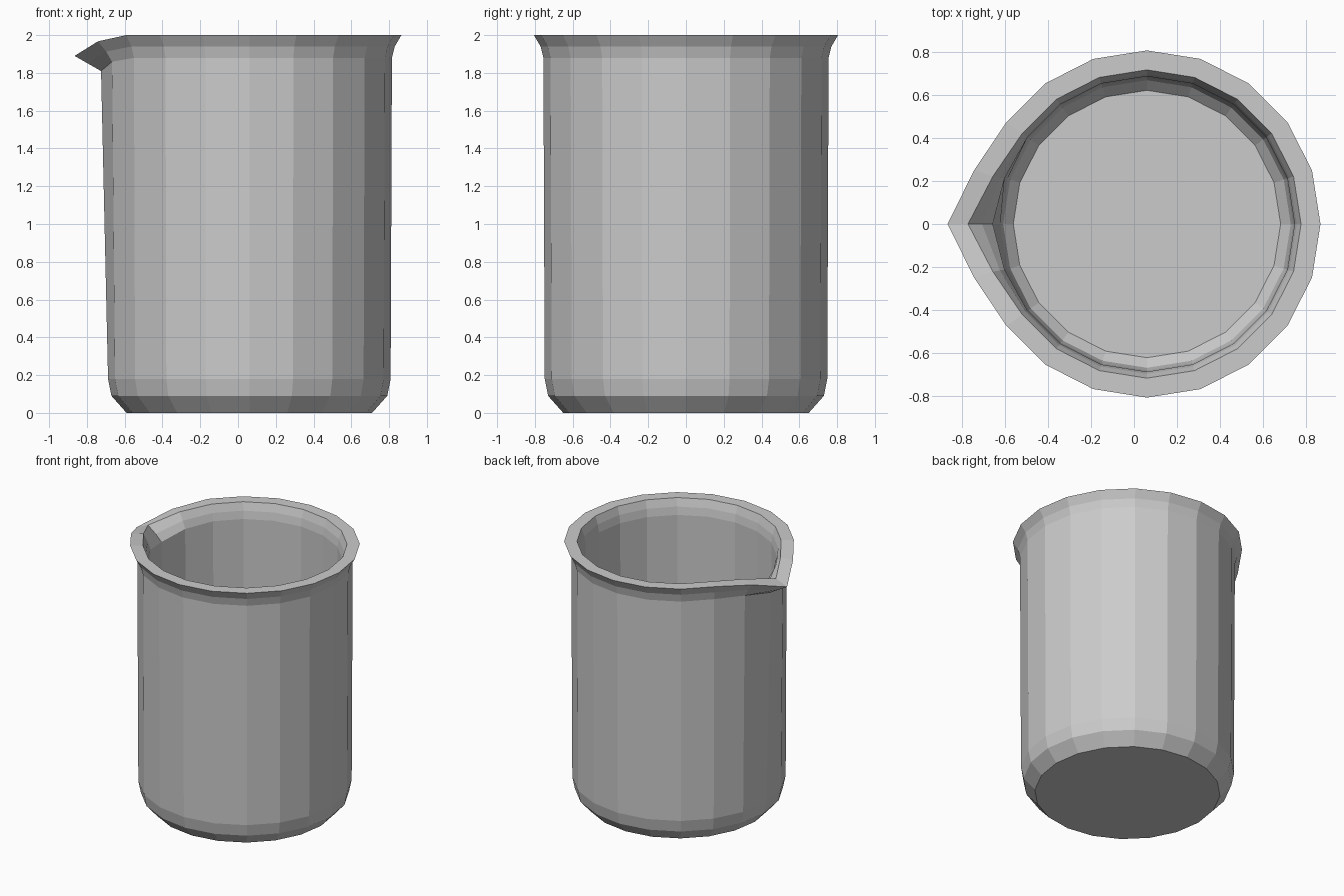
import bpy
import bmesh
from math import cos, sin, pi

old = bpy.data.objects.get("Cube")
if old:
    bpy.data.objects.remove(old, do_unlink=True)

SIDES = 20
CENTRE_X = 0.06

# Wall section from base outside, over the rim, to the inner floor:
# radius, height, then outward pull and drop of the spout tip
SECTION = [
    (0.65, 0.0, 0, 0),
    (0.73, 0.09, 0, 0),
    (0.748, 0.18, 0, 0),
    (0.755, 1.88, 0.03, 0.07),
    (0.77, 1.94, 0.085, 0.09),
    (0.805, 2.0, 0.12, 0.11),
    (0.715, 2.0, 0.115, 0.07),
    (0.695, 1.94, 0.07, 0.06),
    (0.685, 1.88, 0.03, 0.05),
    (0.68, 0.19, 0, 0),
    (0.667, 0.12, 0, 0),
    (0.62, 0.07, 0, 0),
]


def make_material(name, colour):
    mat = bpy.data.materials.new(name)
    mat.use_nodes = True
    mat.diffuse_color = colour
    mat.node_tree.nodes["Principled BSDF"].inputs["Base Color"].default_value = colour
    return mat


def make_ring(bm, radius, height, pull, drop):
    """One ring of the wall, pulled out and down at the spout (-x)."""
    ring = []
    for i in range(SIDES):
        a = 2 * pi * i / SIDES
        steps = abs(i - SIDES // 2)
        weight = {0: 1.0, 1: 0.3}.get(steps, 0.0)
        x = CENTRE_X + radius * cos(a) - pull * weight
        ring.append(bm.verts.new((x, radius * sin(a), height - drop * weight)))
    return ring


# Beaker body: rings bridged with flat faces, closed by the base and floor
bm = bmesh.new()
rings = [make_ring(bm, *row) for row in SECTION]
for low, high in zip(rings, rings[1:]):
    for i in range(SIDES):
        j = (i + 1) % SIDES
        bm.faces.new((low[i], low[j], high[j], high[i]))
bm.faces.new(list(reversed(rings[0])))
bm.faces.new(rings[-1])
bmesh.ops.recalc_face_normals(bm, faces=bm.faces[:])

mesh = bpy.data.meshes.new("beaker")
bm.to_mesh(mesh)
bm.free()
mesh.materials.append(make_material("light grey", (0.6, 0.6, 0.6, 1)))
beaker = bpy.data.objects.new("beaker", mesh)
bpy.context.collection.objects.link(beaker)
